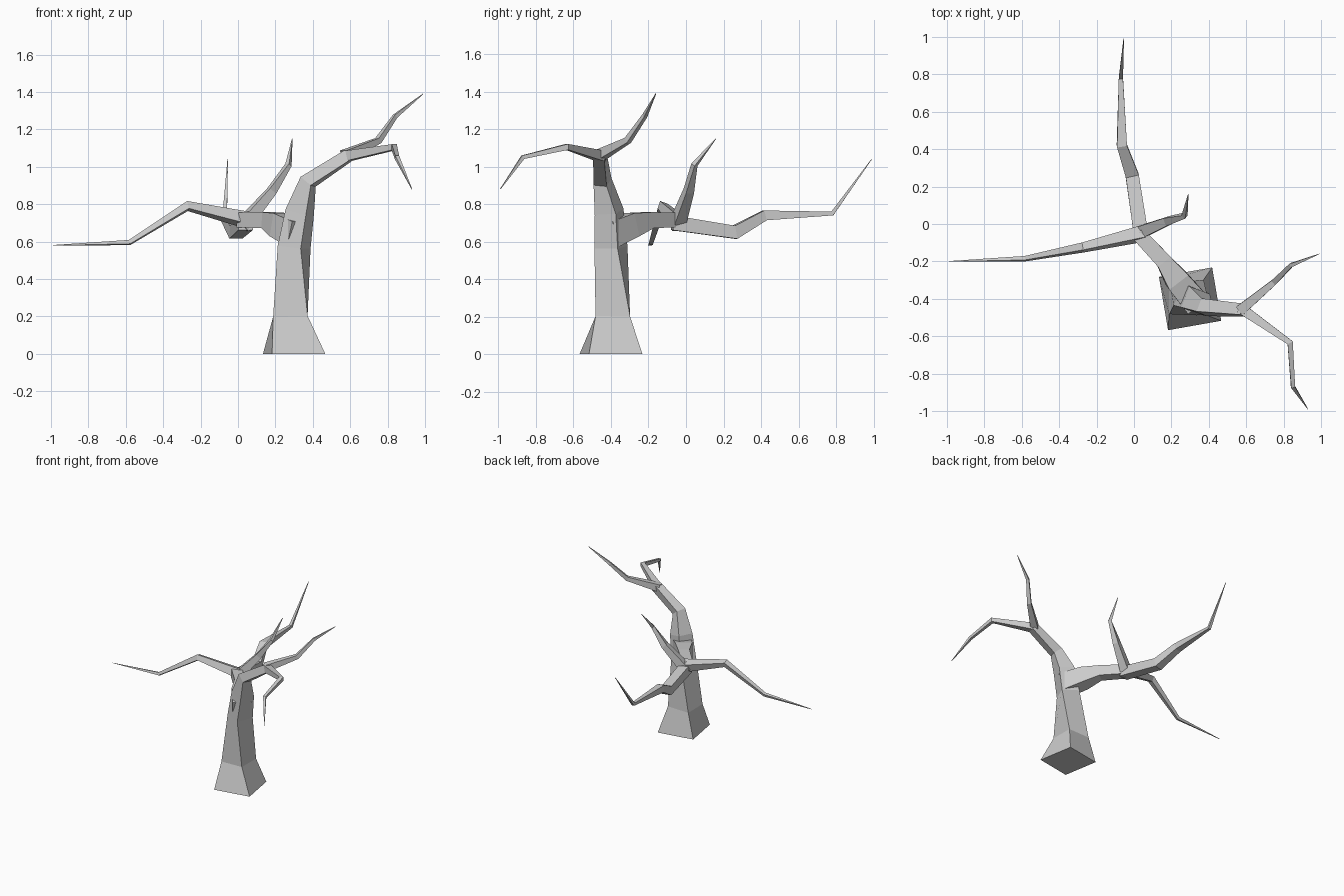
import bpy
import bmesh
import math
from mathutils import Vector

SIDES = 4
CM = 0.01  # limb points are written in hundredths of a unit

default_cube = bpy.data.objects.get("Cube")
if default_cube:
    bpy.data.objects.remove(default_cube, do_unlink=True)

GREY = (0.6, 0.6, 0.6, 1.0)
bark = bpy.data.materials.new("bark_grey")
bark.use_nodes = True
bark.diffuse_color = GREY
bark.node_tree.nodes["Principled BSDF"].inputs["Base Color"].default_value = GREY


def limb(name, points, reference=(0, 0, 1)):
    """Sweep a square section along points of (x, y, z, radius, twist)."""
    centres = [Vector(point[:3]) * CM for point in points]
    bm = bmesh.new()
    rings = []
    for i, (centre, point) in enumerate(zip(centres, points)):
        # The section bisects the bend between neighbouring segments
        tangent = Vector()
        if i > 0:
            tangent += (centre - centres[i - 1]).normalized()
        if i < len(points) - 1:
            tangent += (centres[i + 1] - centre).normalized()
        tangent.normalize()
        side = Vector(reference).cross(tangent).normalized()
        up = tangent.cross(side)
        radius, twist = point[3] * CM, math.radians(point[4])
        ring = []
        for k in range(SIDES):
            angle = twist + math.tau * (k + 0.5) / SIDES
            offset = side * math.cos(angle) + up * math.sin(angle)
            ring.append(bm.verts.new(centre + offset * radius))
        rings.append(ring)

    for lower, upper in zip(rings, rings[1:]):
        for k in range(SIDES):
            n = (k + 1) % SIDES
            bm.faces.new((lower[k], lower[n], upper[n], upper[k]))
    bm.faces.new(reversed(rings[0]))
    bm.faces.new(rings[-1])
    bmesh.ops.recalc_face_normals(bm, faces=bm.faces)

    mesh = bpy.data.meshes.new(name)
    bm.to_mesh(mesh)
    bm.free()
    mesh.materials.append(bark)
    tree_part = bpy.data.objects.new(name, mesh)
    bpy.context.collection.objects.link(tree_part)
    return tree_part


# Flared trunk bending over into the high bough
trunk = limb("trunk_and_high_bough", [
    (30, -40, 0, 20.5, 10),
    (28, -39, 20, 13, 0),
    (30, -40, 57, 9.5, -23),
    (33, -41, 76, 8.5, -20),
    (37.5, -44.5, 92, 5.3, -20),
    (59, -46, 106, 4.3, -10),
], reference=(0, 1, 0))
for vertex in trunk.data.vertices[:SIDES]:
    vertex.co.z = 0  # level the foot on the ground

# Two twigs forking from the high bough
limb("high_front_twig", [
    (57, -45, 105.5, 4, 0),
    (83.5, -63.5, 110.5, 2.2, 0),
    (85, -87, 105, 1.5, 0),
    (93, -99, 88, 0.2, 0),
])
limb("high_back_twig", [
    (57, -46, 106, 4, 0),
    (75, -31, 114, 2.2, 0),
    (84, -22, 127, 1.5, 0),
    (99, -16, 139, 0.2, 0),
])

# Low bough leaving the side of the trunk
limb("low_bough", [
    (33, -42, 64, 10, 0),
    (23, -30, 69, 9, 0),
    (16, -20, 71.5, 6, 0),
    (2, -5, 71.5, 5.5, 0),
])

# Three branches spreading from the end of the low bough
limb("right_branch", [
    (5, -5, 71.5, 5, 20),
    (-27, -12.5, 79, 3, 20),
    (-58, -18.5, 59.5, 1.6, 20),
    (-99, -20, 58, 0.2, 20),
])
limb("back_branch", [
    (4, -7, 70, 5.5, 0),
    (-1, 26, 65, 5, 0),
    (-6.5, 42, 74, 3.8, 0),
    (-7, 78, 75, 1.6, 0),
    (-5.5, 99, 104, 0.2, 0),
])
limb("upper_branch", [
    (2, -5, 68, 5, 0),
    (18, 1.5, 87, 3.2, 0),
    (27, 4.5, 101, 1.8, 0),
    (29, 16, 115, 0.2, 0),
])
